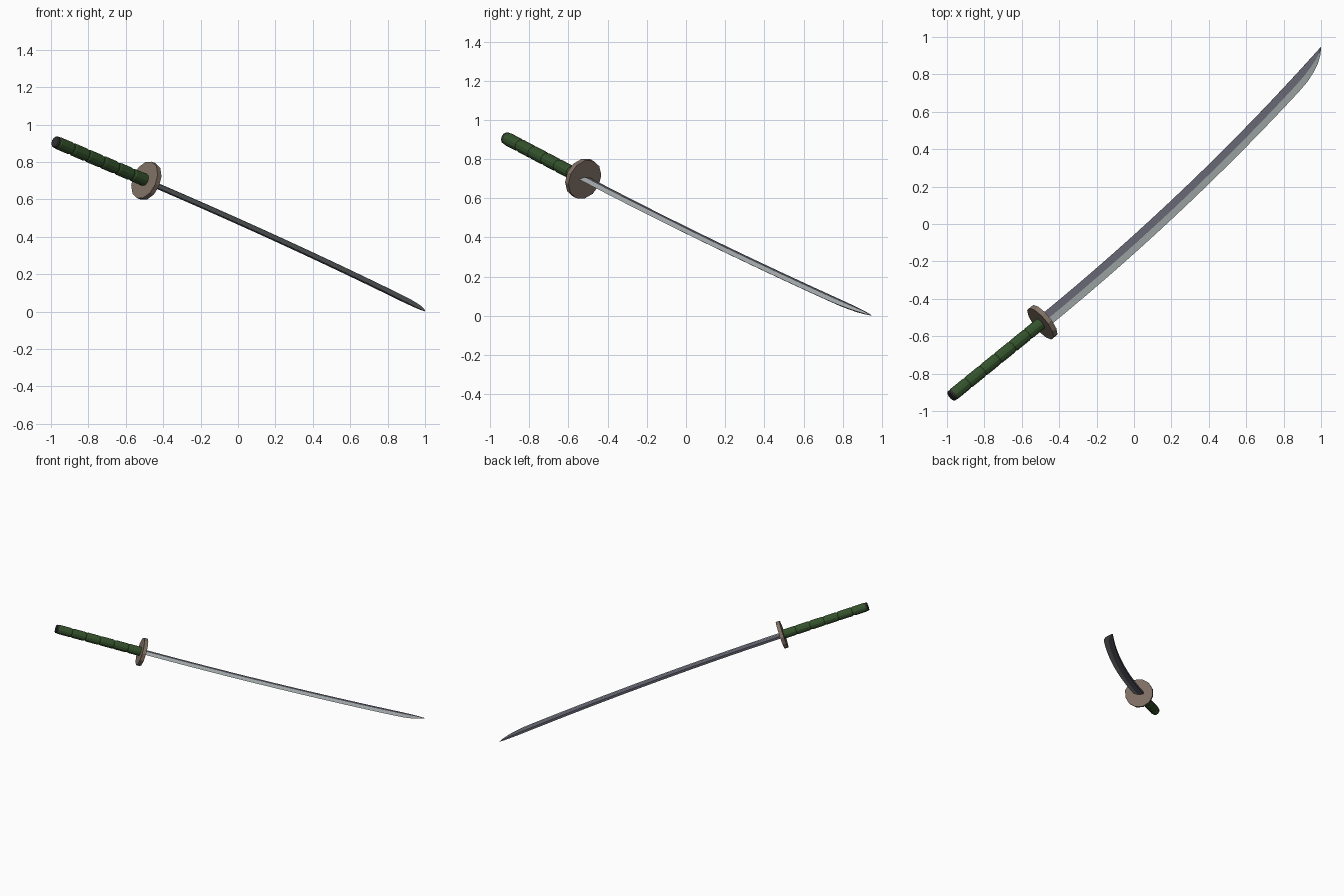
import bpy, bmesh, math
from mathutils import Vector

if "Cube" in bpy.data.objects:
    bpy.data.objects.remove(bpy.data.objects["Cube"])

def material(name, rgb):
    m = bpy.data.materials.new(name)
    m.diffuse_color = (*rgb, 1)
    m.use_nodes = True
    m.node_tree.nodes["Principled BSDF"].inputs["Base Color"].default_value = m.diffuse_color
    return m

STEEL = material("dark steel", (0.125, 0.125, 0.16))
EDGE = material("pale edge steel", (0.45, 0.49, 0.50))
GREEN = material("green wrap", (0.035, 0.085, 0.025))
BRONZE = material("brown bronze", (0.22, 0.165, 0.13))
BLACK = material("dark end cap", (0.03, 0.03, 0.03))

# Main points and directions
GUARD = Vector((-0.49, -0.525, 0.70))
TIP = Vector((1.0, 0.948, 0.002))
HANDLE_DIR = Vector((-0.736, -0.598, 0.314)).normalized()
CHORD = TIP - GUARD
U = CHORD.normalized()
W = U.cross(Vector((0, 0, 1))).normalized()   # towards the cutting edge
N = W.cross(U).normalized()                   # blade's upper face

def loft(name, rings, mats, rule):
    """Skin closed rings of points; rule(ring, side) gives the material index."""
    bm = bmesh.new()
    vs = [[bm.verts.new(p) for p in ring] for ring in rings]
    n = len(rings[0])
    for i in range(len(vs) - 1):
        for j in range(n):
            k = (j + 1) % n
            f = bm.faces.new((vs[i][j], vs[i][k], vs[i + 1][k], vs[i + 1][j]))
            f.material_index = rule(i, j)
    bm.faces.new(vs[0][::-1]).material_index = rule(0, 0)
    bm.faces.new(vs[-1]).material_index = rule(len(vs) - 1, 0)
    bmesh.ops.recalc_face_normals(bm, faces=bm.faces)
    me = bpy.data.meshes.new(name)
    bm.to_mesh(me)
    bm.free()
    for m in mats:
        me.materials.append(m)
    ob = bpy.data.objects.new(name, me)
    bpy.context.collection.objects.link(ob)
    return ob

def lathe(name, profile, sides, mats, rule):
    """Turn (distance, radius) pairs around the handle axis."""
    a = HANDLE_DIR.cross(W).normalized()
    b = HANDLE_DIR.cross(a)
    rings = []
    for t, r in profile:
        rings.append([GUARD + HANDLE_DIR * t
                      + a * r * math.cos(2 * math.pi * (k + 0.5) / sides)
                      + b * r * math.sin(2 * math.pi * (k + 0.5) / sides)
                      for k in range(sides)])
    return loft(name, rings, mats, rule)

# Curved blade: flat spine, ridge and ground edge, tapering to the point
L = CHORD.length
sections = [(L * 0.88 * i / 14, 0.075, 1.0) for i in range(15)]
sections += [(L - 0.19, 0.072, 1.0), (L - 0.13, 0.062, 0.9), (L - 0.08, 0.048, 0.75),
             (L - 0.035, 0.027, 0.5), (L, 0.001, 0.1)]
rings = []
for u, width, thick in sections:
    t = u / L
    spine = -0.035 * (1 - t) + 0.165 * t * (1 - t)
    shape = [(0, 0.009), (0.53, 0.012), (1, 0), (0.53, -0.012), (0, -0.009)]
    rings.append([GUARD + U * u + W * (spine + s * width) + N * h * thick for s, h in shape])
loft("blade", rings, [STEEL, EDGE], lambda i, j: 1 if j in (1, 2) else 0)

# Twelve-sided guard disc
lathe("guard", [(-0.014, 0.105), (0.014, 0.105)], 12, [BRONZE], lambda i, j: 0)

# Handle wrapped in bulging bands with pinched joints
profile = []
bands, start, end = 6, 0.0, 0.65
step = (end - start) / bands
for i in range(bands):
    t = start + i * step
    profile += [(t, 0.030), (t + 0.012, 0.034), (t + step - 0.012, 0.034)]
profile.append((end, 0.030))
lathe("handle", profile, 12, [GREEN], lambda i, j: 0)

# Dark cap closing the handle end
lathe("end_cap", [(0.645, 0.032), (0.658, 0.032), (0.664, 0.027)], 12, [BLACK], lambda i, j: 0)
